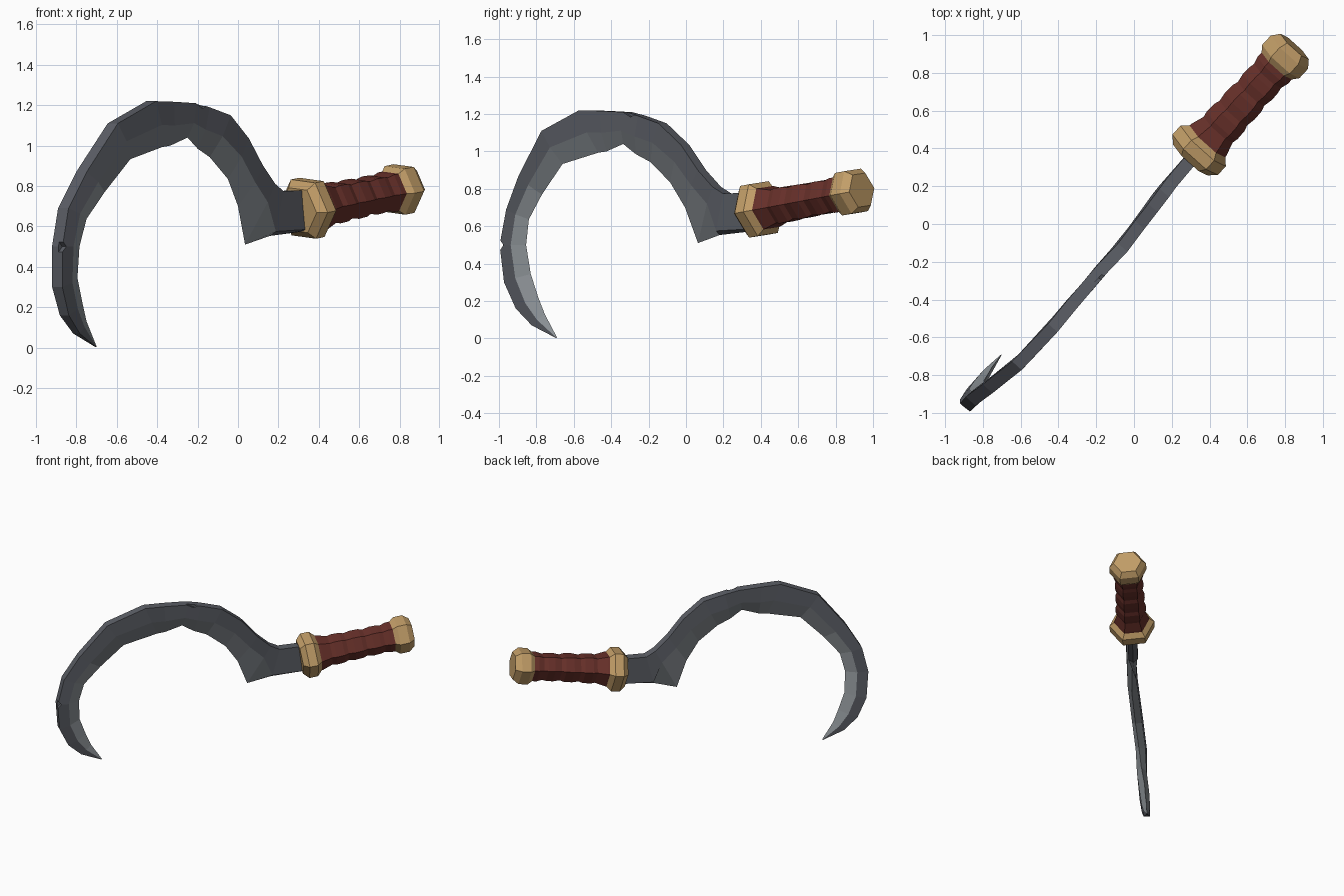
import bpy, bmesh, math
from mathutils import Vector, Matrix

if "Cube" in bpy.data.objects:
    bpy.data.objects.remove(bpy.data.objects["Cube"])


def material(name, rgb):
    m = bpy.data.materials.new(name)
    m.diffuse_color = (*rgb, 1)
    m.use_nodes = True
    m.node_tree.nodes["Principled BSDF"].inputs["Base Color"].default_value = m.diffuse_color
    return m


STEEL = material("dark steel", (0.105, 0.112, 0.131))
EDGE = material("ground steel", (0.19, 0.207, 0.225))
BRIGHT = material("bright ground steel", (0.27, 0.295, 0.315))
BRASS = material("aged brass", (0.54, 0.34, 0.138))
GRIP = material("red leather", (0.138, 0.030, 0.023))


def add_object(name, bm, *mats):
    bmesh.ops.recalc_face_normals(bm, faces=bm.faces)
    me = bpy.data.meshes.new(name)
    bm.to_mesh(me)
    bm.free()
    for m in mats:
        me.materials.append(m)
    ob = bpy.data.objects.new(name, me)
    bpy.context.collection.objects.link(ob)
    return ob


def skin(bm, rings, paint=lambda station, strip: 0):
    """Bridge equal-sized rings of points and cap both ends."""
    rings = [[bm.verts.new(p) for p in r] for r in rings]
    n = len(rings[0])
    for k, (a, b) in enumerate(zip(rings, rings[1:])):
        for i in range(n):
            j = (i + 1) % n
            bm.faces.new((a[i], a[j], b[j], b[i])).material_index = paint(k, i)
    bm.faces.new(rings[0])
    bm.faces.new(rings[-1])


# Blade stations: spine point, cutting edge point, bevel start, half thickness
STATIONS = [
    ((-.705, -.695, .003), (-.70, -.69, .006), .5, .002),
    ((-.80, -.81, .07), (-.75, -.755, .13), .5, .022),
    ((-.86, -.89, .16), (-.77, -.79, .22), .5, .030),
    ((-.895, -.95, .30), (-.795, -.83, .345), .5, .034),
    ((-.895, -.973, .50), (-.785, -.855, .50), .5, .035),
    ((-.865, -.938, .69), (-.75, -.84, .637), .5, .035),
    ((-.775, -.872, .87), (-.66, -.77, .77), .5, .035),
    ((-.62, -.75, 1.11), (-.533, -.66, .933), .5, .034),
    ((-.43, -.55, 1.22), (-.375, -.47, .993), .52, .033),
    ((-.34, -.44, 1.217), (-.335, -.425, 1.0), .54, .033),
    ((-.23, -.31, 1.21), (-.25, -.336, 1.04), .58, .033),
    ((-.165, -.235, 1.19), (-.20, -.268, .985), .54, .033),
    ((-.06, -.125, 1.15), (-.14, -.19, .943), .5, .033),
    ((.03, -.005, 1.035), (-.05, -.085, .835), .45, .033),
    ((.10, .085, .90), (0, -.005, .70), .4, .033),
    ((.16, .165, .81), (.035, .064, .51), .3, .034),
    ((.20, .22, .775), (.158, .18, .553), .9, .034),
    ((.36, .41, .78), (.36, .41, .58), .96, .034),
]

# Blade: flat spine, flat cheeks, then a lighter ground bevel to the edge
SIDE = Vector((.74, -.67, 0)).normalized()
rings = []
for s, e, f, h in STATIONS:
    s, e = Vector(s), Vector(e)
    mid = s.lerp(e, f)
    rings.append([s + SIDE * h, s - SIDE * h, mid - SIDE * h, e, mid + SIDE * h])


def blade_paint(station, strip):
    if strip not in (2, 3) or station > 15:
        return 0
    return 2 if station < 6 else 1


bm = bmesh.new()
skin(bm, rings, blade_paint)
blade = add_object("blade", bm, STEEL, EDGE, BRIGHT)

# Battle nicks cut into the front corner of the spine
for k, (loc, size, stretch) in enumerate([((-.875, -1.0, .50), .05, 1),
                                          ((-.17, -.30, 1.215), .045, 2)]):
    bm = bmesh.new()
    bmesh.ops.create_cube(bm, size=size, matrix=Matrix.Translation(loc)
                          @ Matrix.Rotation(math.radians(48), 4, 'Z')
                          @ Matrix.Diagonal((stretch, 1, 1, 1))
                          @ Matrix.Rotation(math.radians(45), 4, 'Y'))
    cutter = add_object(f"nick_cutter_{k + 1}", bm, STEEL)
    cutter.hide_render = True
    cutter.hide_viewport = True
    mod = blade.modifiers.new("nick", 'BOOLEAN')
    mod.operation = 'DIFFERENCE'
    mod.object = cutter

# Handle axis and its two cross directions
BASE = Vector((.345, .39, .69))
TOP = Vector((.80, .885, .783))
AXIS = (TOP - BASE).normalized()
LENGTH = (TOP - BASE).length
ACROSS = AXIS.cross(Vector((0, 0, 1))).normalized()
UP = ACROSS.cross(AXIS)
ROLL = math.radians(-6)


def hex_turned(name, profile, mat):
    """Six-sided turned part from (distance along axis, radius) pairs."""
    bm = bmesh.new()
    skin(bm, [[BASE + AXIS * t + (ACROSS * math.cos(a) + UP * math.sin(a)) * r
               for a in (ROLL + math.pi / 3 * i for i in range(6))] for t, r in profile])
    return add_object(name, bm, mat)


# Chamfered guard and pommel
def collar(name, centre, half, radius):
    hex_turned(name, [(centre - half, radius * .76), (centre - half * .45, radius),
                      (centre + half * .45, radius), (centre + half, radius * .76)], BRASS)


collar("guard", 0, .07, .162)
collar("pommel", LENGTH, .075, .133)

# Grip with wrapped ridges, flared towards the guard
hex_turned("grip", [(.03, .135), (.08, .125), (.15, .103), (.18, .110), (.24, .108),
                    (.27, .098), (.32, .106), (.38, .104), (.41, .094), (.46, .104),
                    (.51, .102), (.54, .096), (.58, .108), (.64, .108)], GRIP)
